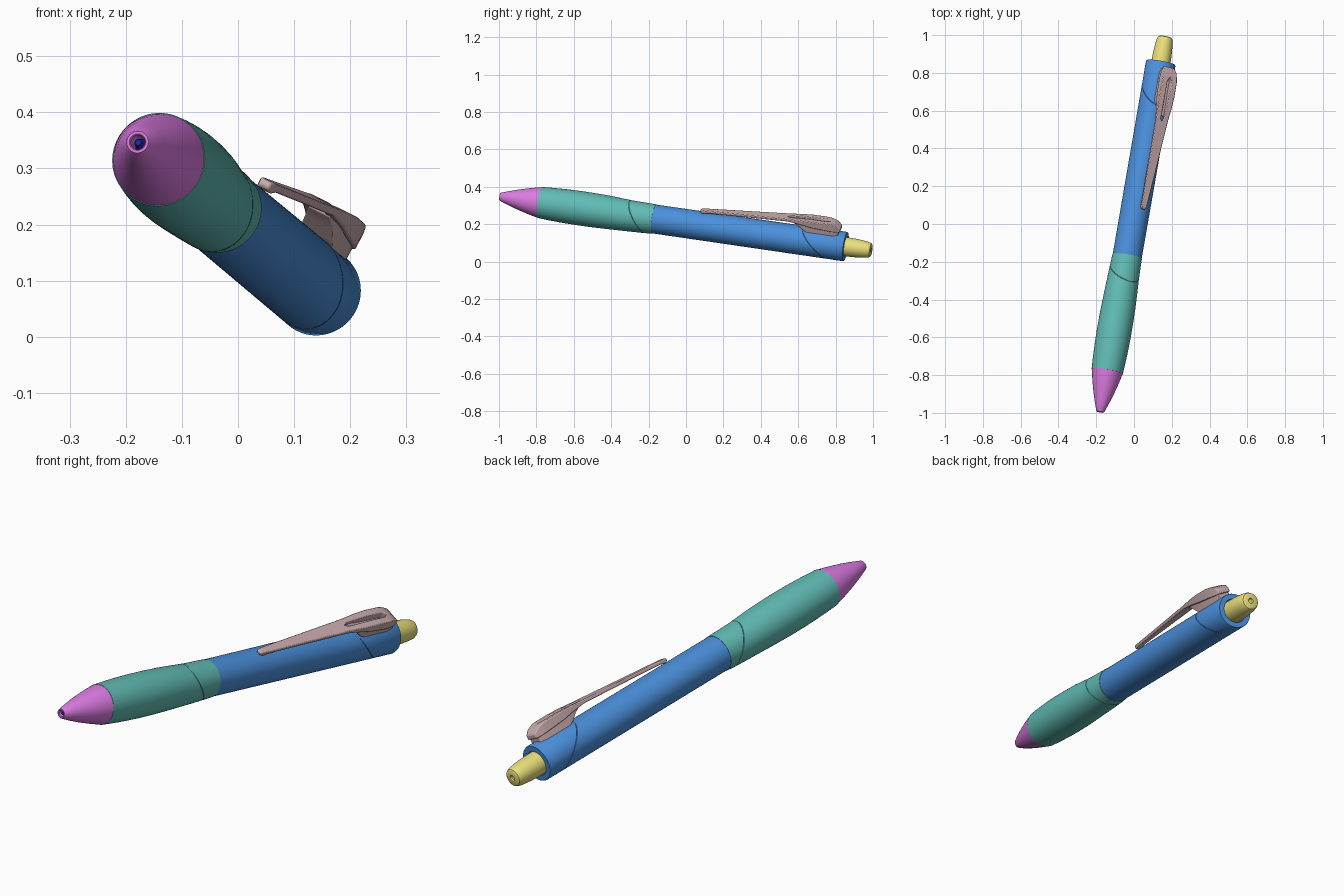
import bpy, bmesh, math
from mathutils import Matrix, Vector

if "Cube" in bpy.data.objects:
    bpy.data.objects.remove(bpy.data.objects["Cube"])

# Pen frame: local y runs from tip to button, local z points to the clip
TIP = Vector((-0.179, -0.995, 0.347))
axis = Vector((0.1736, 1.0, -0.1445)).normalized()
up = Vector((0.454, 0, 0.891))
up = (up - axis * up.dot(axis)).normalized()
side = axis.cross(up)
FRAME = Matrix.Translation(TIP) @ Matrix((side, axis, up)).transposed().to_4x4()


def material(name, rgb):
    m = bpy.data.materials.new(name)
    m.diffuse_color = (*rgb, 1)
    m.use_nodes = True
    m.node_tree.nodes["Principled BSDF"].inputs["Base Color"].default_value = m.diffuse_color
    return m


BLUE = material("blue", (0.07, 0.28, 0.72))
TEAL = material("teal", (0.12, 0.5, 0.46))
MAGENTA = material("magenta", (0.72, 0.2, 0.76))
YELLOW = material("yellow", (0.82, 0.74, 0.2))
PINK = material("pink", (0.6, 0.42, 0.43))
INK = material("ink", (0.02, 0.02, 0.4))


def finish(name, bm, mat, angle=30, bevel=0, mirror=False):
    bmesh.ops.remove_doubles(bm, verts=bm.verts, dist=1e-5)
    bmesh.ops.recalc_face_normals(bm, faces=bm.faces)
    me = bpy.data.meshes.new(name)
    bm.to_mesh(me)
    bm.free()
    me.materials.append(mat)
    ob = bpy.data.objects.new(name, me)
    bpy.context.collection.objects.link(ob)
    ob.matrix_world = FRAME
    if mirror:
        mod = ob.modifiers.new("mirror", 'MIRROR')
        mod.use_clip = True
        mod.merge_threshold = 1e-4
    if bevel:
        mod = ob.modifiers.new("bevel", 'BEVEL')
        mod.width, mod.segments = bevel, 2
    bpy.ops.object.select_all(action='DESELECT')
    ob.select_set(True)
    bpy.context.view_layer.objects.active = ob
    bpy.ops.object.shade_smooth_by_angle(angle=math.radians(angle))
    return ob


def lathe(name, profile, mat, n=64):
    """Profile rows are (station, radius[, tilt]); tilt makes an oblique ring."""
    bm = bmesh.new()
    rings = []
    for row in profile:
        s, r = row[:2]
        tilt = row[2] if len(row) > 2 else 0
        ring = []
        for i in range(n):
            t = 2 * math.pi * i / n
            ring.append(bm.verts.new((r * math.sin(t), s - tilt * math.cos(t), r * math.cos(t))))
        rings.append(ring)
    for a, b in zip(rings, rings[1:]):
        for i in range(n):
            j = (i + 1) % n
            bm.faces.new((a[i], a[j], b[j], b[i]))
    return finish(name, bm, mat)


def strip(name, stations, mat, bevel):
    """Mirrored bar; rows are (station, half width, top, bottom, slot half width)."""
    bm = bmesh.new()
    rows = [[bm.verts.new(p) for p in ((h, s, t), (w, s, t), (w, s, b), (h, s, b))]
            for s, w, t, b, h in stations]
    for k in range(len(rows) - 1):
        a, c = rows[k], rows[k + 1]
        for i in range(4):
            if i == 3 and stations[k][4] == 0 and stations[k + 1][4] == 0:
                continue  # no wall on the mirror plane
            j = (i + 1) % 4
            bm.faces.new((a[i], a[j], c[j], c[i]))
    bm.faces.new(rows[0])
    bm.faces.new(rows[-1])
    return finish(name, bm, mat, 35, bevel, True)


# Nose cone with open tip
lathe("nose_cone", [(0.05, 0.012), (0.002, 0.013), (0, 0.015), (0, 0.0195), (0.004, 0.022),
                    (0.05, 0.038), (0.1, 0.0535), (0.15, 0.067), (0.19, 0.0765),
                    (0.22, 0.0825)], MAGENTA)

# Refill point inside the tip
lathe("refill_point", [(0.006, 0), (0.008, 0.005), (0.014, 0.008), (0.05, 0.0118)], INK, 32)

# Soft grip with an oblique seam
lathe("grip", [(0.22, 0.0825), (0.22, 0.0838), (0.28, 0.0875), (0.35, 0.0905), (0.42, 0.092),
               (0.5, 0.0917), (0.58, 0.0898), (0.65, 0.087, 0.02), (0.7, 0.0848, 0.04),
               (0.758, 0.082, 0.055), (0.76, 0.0805, 0.055), (0.762, 0.0818, 0.055),
               (0.8, 0.0803, 0.03), (0.845, 0.079), (0.845, 0.077)], TEAL)

# Barrel with an oblique seam and a socket for the button
lathe("barrel", [(0.845, 0.0775), (1.2, 0.078), (1.6, 0.0785), (1.733, 0.0787, 0.08),
                 (1.735, 0.0775, 0.08), (1.737, 0.0787, 0.08), (1.89, 0.079),
                 (1.895, 0.077), (1.895, 0.054), (1.86, 0.053)], BLUE)

# Push button with a dimple in its end
lathe("push_button", [(1.86, 0.051), (1.92, 0.0505), (1.96, 0.049), (2.0, 0.045), (2.022, 0.0415),
                      (2.032, 0.037), (2.036, 0.03), (2.036, 0.012), (2.03, 0.009),
                      (2.026, 0)], YELLOW)

# Slotted clip, widening towards the button
strip("clip", [(1.095, 0.010, 0.097, 0.084, 0), (1.11, 0.015, 0.100, 0.079, 0),
               (1.14, 0.017, 0.102, 0.087, 0), (1.35, 0.026, 0.117, 0.102, 0),
               (1.57, 0.035, 0.133, 0.117, 0), (1.585, 0.036, 0.134, 0.117, 0.009),
               (1.65, 0.042, 0.139, 0.112, 0.011), (1.71, 0.045, 0.142, 0.104, 0.012),
               (1.79, 0.044, 0.142, 0.098, 0.012), (1.81, 0.042, 0.140, 0.096, 0),
               (1.84, 0.037, 0.132, 0.094, 0), (1.865, 0.029, 0.114, 0.094, 0)], PINK, 0.004)

# Clip foot joining the barrel
strip("clip_foot", [(1.60, 0.022, 0.124, 0.114, 0), (1.635, 0.028, 0.119, 0.099, 0),
                    (1.66, 0.032, 0.116, 0.081, 0), (1.69, 0.035, 0.114, 0.066, 0),
                    (1.82, 0.035, 0.110, 0.066, 0), (1.855, 0.028, 0.105, 0.068, 0)], PINK, 0.002)
